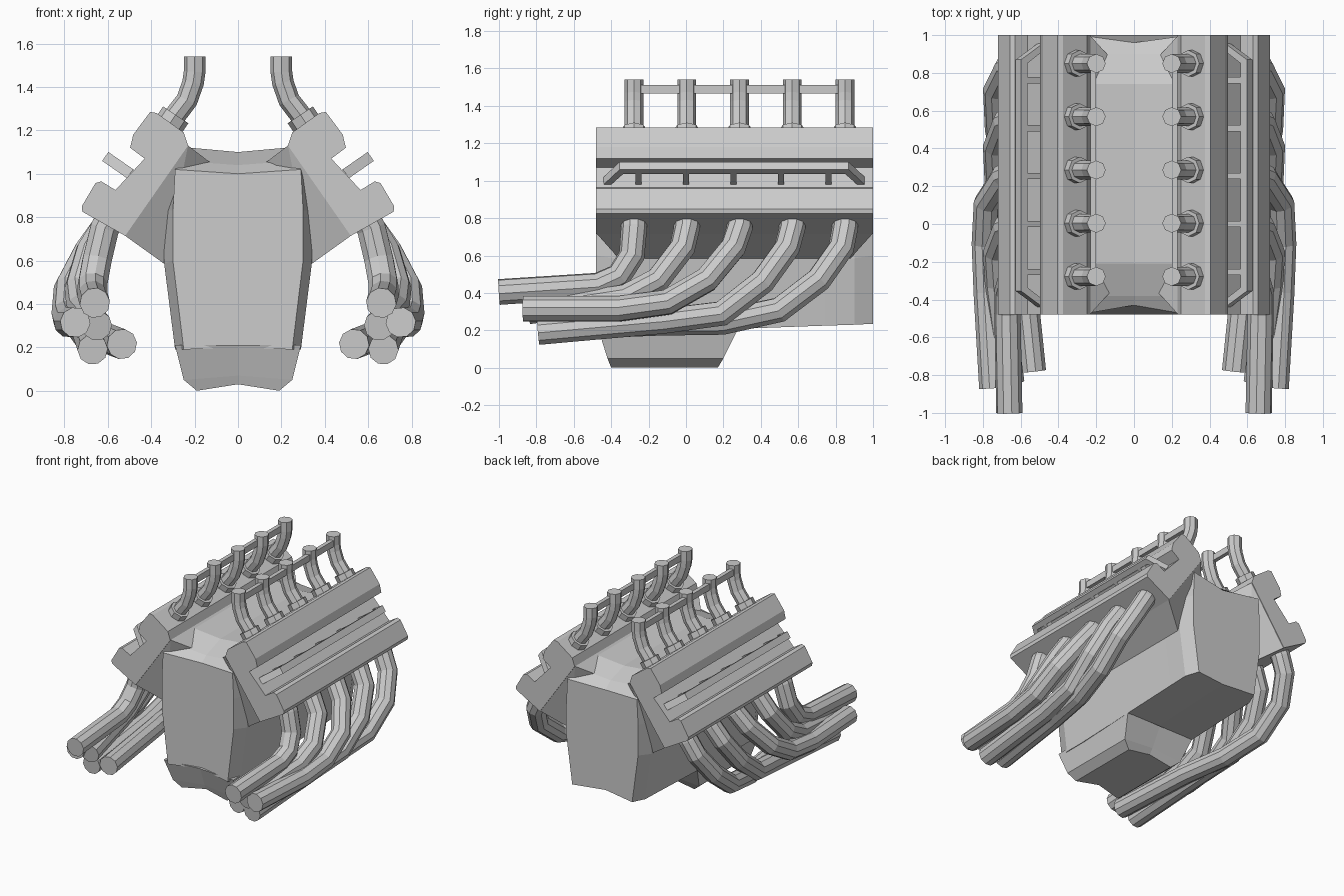
import bpy, bmesh
from mathutils import Vector

if "Cube" in bpy.data.objects:
    bpy.data.objects.remove(bpy.data.objects["Cube"])


def finish(name, bm):
    bmesh.ops.recalc_face_normals(bm, faces=bm.faces)
    me = bpy.data.meshes.new(name)
    bm.to_mesh(me)
    bm.free()
    ob = bpy.data.objects.new(name, me)
    bpy.context.collection.objects.link(ob)
    return ob


def hull(name, pts):
    bm = bmesh.new()
    for p in pts:
        bm.verts.new(p)
    res = bmesh.ops.convex_hull(bm, input=bm.verts)
    junk = [v for v in bm.verts if not v.link_faces]
    bmesh.ops.delete(bm, geom=junk, context='VERTS')
    bmesh.ops.dissolve_limit(bm, angle_limit=0.02, verts=bm.verts, edges=bm.edges)
    return finish(name, bm)


def loft(name, rings):
    bm = bmesh.new()
    vs = [[bm.verts.new(p) for p in r] for r in rings]
    n = len(vs[0])
    for a, b in zip(vs, vs[1:]):
        for i in range(n):
            j = (i + 1) % n
            bm.faces.new((a[i], a[j], b[j], b[i]))
    bm.faces.new(vs[0])
    bm.faces.new(vs[-1])
    return finish(name, bm)


def tube(name, pts, r, res):
    cu = bpy.data.curves.new(name, 'CURVE')
    cu.dimensions = '3D'
    cu.bevel_depth = r
    cu.bevel_resolution = res
    cu.use_fill_caps = True
    sp = cu.splines.new('POLY')
    sp.points.add(len(pts) - 1)
    for q, p in zip(sp.points, pts):
        q.co = (*p, 1)
    sp.use_smooth = False
    ob = bpy.data.objects.new(name, cu)
    bpy.context.collection.objects.link(ob)
    return ob


# Engine block: half sections (x, z) along y, ends dished at the centre line
A = [(0, 1.0), (.29, 1.02), (.30, .83), (.30, .6), (.25, .19), (0, .2)]
B = [(0, 1.04), (.27, 1.06), (.34, .83), (.34, .585), (.29, .19), (0, .2)]
C = [(0, 1.10), (.22, 1.12), (.34, .83), (.34, .585), (.29, .19), (0, .2)]
D = [(0, 1.10), (.22, 1.12), (.34, .83), (.34, .585), (.29, .225), (0, .235)]
E = [(0, 1.05), (.27, 1.07), (.34, .83), (.34, .585), (.29, .23), (0, .24)]
F = [(0, 1.0), (.29, 1.02), (.30, .83), (.30, .6), (.25, .235), (0, .245)]
rings = []
for y, sec, dish in [(-.48, A, .05), (-.38, B, 0), (-.21, C, 0),
                     (.74, D, 0), (.90, E, 0), (1.0, F, -.04)]:
    ring = [(x, y + (dish if x == 0 else 0), z) for x, z in sec]
    ring += [(-x, y, z) for x, z in sec[-2:0:-1]]
    rings.append(ring)
loft("engine_block", rings)

# Sump: lofted downwards, with a shallow groove along the bottom
rings = []
for x, y0, y1, z, zc in [(.29, -.47, .28, .21, .21), (.25, -.42, .20, .05, .07),
                         (.19, -.40, .17, 0, .03)]:
    rings.append([(-x, y0, z), (0, y0 + .02, zc), (x, y0, z),
                  (x, y1, z), (0, y1, zc), (-x, y1, z)])
loft("sump", rings)

HEAD = [(.23, 1.13), (.25, 1.19), (.375, 1.28), (.405, 1.285), (.483, 1.18),
        (.497, 1.12), (.43, 1.07), (.565, .925), (.63, .965), (.657, .957),
        (.72, .85), (.717, .825), (.52, .714)]
PORTS = [-.278 + .282 * i for i in range(5)]
N = Vector((.82, 0, .57))        # outward from the head
T = Vector((-.57, 0, .82))       # up along the head
BASE = Vector((.497, 0, 1.0))

# Exhaust paths as (x, y, z); the ends bundle together at the front
EXHAUST = [
    [(.65, -.29, .60), (.67, -.36, .49), (.67, -.47, .44), (.66, -1.0, .405)],
    [(.68, -.02, .64), (.73, -.15, .47), (.72, -.32, .38), (.65, -.84, .30)],
    [(.69, .25, .64), (.78, .11, .47), (.79, -.10, .35), (.78, -.36, .315), (.75, -.87, .315)],
    [(.68, .54, .64), (.73, .41, .46), (.72, .19, .29), (.69, -.12, .25), (.67, -.79, .19)],
    [(.67, .83, .64), (.73, .71, .47), (.72, .50, .31), (.66, .20, .245),
     (.60, -.15, .24), (.535, -.78, .215)],
]

for s, side in ((1, "right"), (-1, "left")):
    def m(p):
        return (s * p[0], p[1], p[2])

    # Cylinder bank joining block to head, tapered at both ends
    pts = [(x, y, z) for x, z in ((.23, 1.13), (.52, .714)) for y in (-.475, .995)]
    pts += [(x, y, z) for x, z in ((.34, .585), (.125, 1.05)) for y in (-.36, .88)]
    hull(side + "_cylinder_bank", [m(p) for p in pts])

    # Cylinder head: two lobes with a groove between
    loft(side + "_cylinder_head", [[m((x, y, z)) for x, z in HEAD] for y in (-.48, 1.0)])

    # Raised rail in the groove, with bent ends
    rings = []
    for yo, no, yi, ni in [(-.44, .0, -.40, .0), (-.355, .14, -.335, .10),
                           (.87, .14, .85, .10), (.955, .0, .915, .0)]:
        ring = []
        for y, n, t in ((yo, no, -.025), (yo, no, .025), (yi, ni, .025), (yi, ni, -.025)):
            ring.append(m(BASE + N * n + T * t + Vector((0, y, 0))))
        rings.append(ring)
    loft(side + "_rail", rings)
    for i in range(5):
        y = -.255 + .254 * i
        hull(f"{side}_rail_post_{i + 1}",
             [m(BASE + N * n + T * t + Vector((0, y + d, 0)))
              for n in (-.02, .11) for t in (-.025, .025) for d in (-.016, .016)])

    for i, y in enumerate(PORTS):
        # Intake trumpet and its collar
        path = [(.33, 1.2), (.285, 1.275), (.235, 1.34), (.207, 1.42), (.2, 1.47), (.2, 1.54)]
        tube(f"{side}_intake_trumpet_{i + 1}", [m((x, y, z)) for x, z in path], .05, 2)
        tube(f"{side}_intake_collar_{i + 1}",
             [m((.335, y, 1.2)), m((.287, y, 1.272))], .07, 2)
        # Exhaust pipe
        start = [(.57, y, .83), (.615, y, .745)]
        tube(f"{side}_exhaust_pipe_{i + 1}", [m(p) for p in start + EXHAUST[i]], .07, 3)

    # Fuel rail linking the trumpets
    hull(side + "_fuel_rail", [m((x, y, z)) for x in (.2, .23)
                               for y in (PORTS[0], PORTS[-1]) for z in (1.465, 1.513)])
